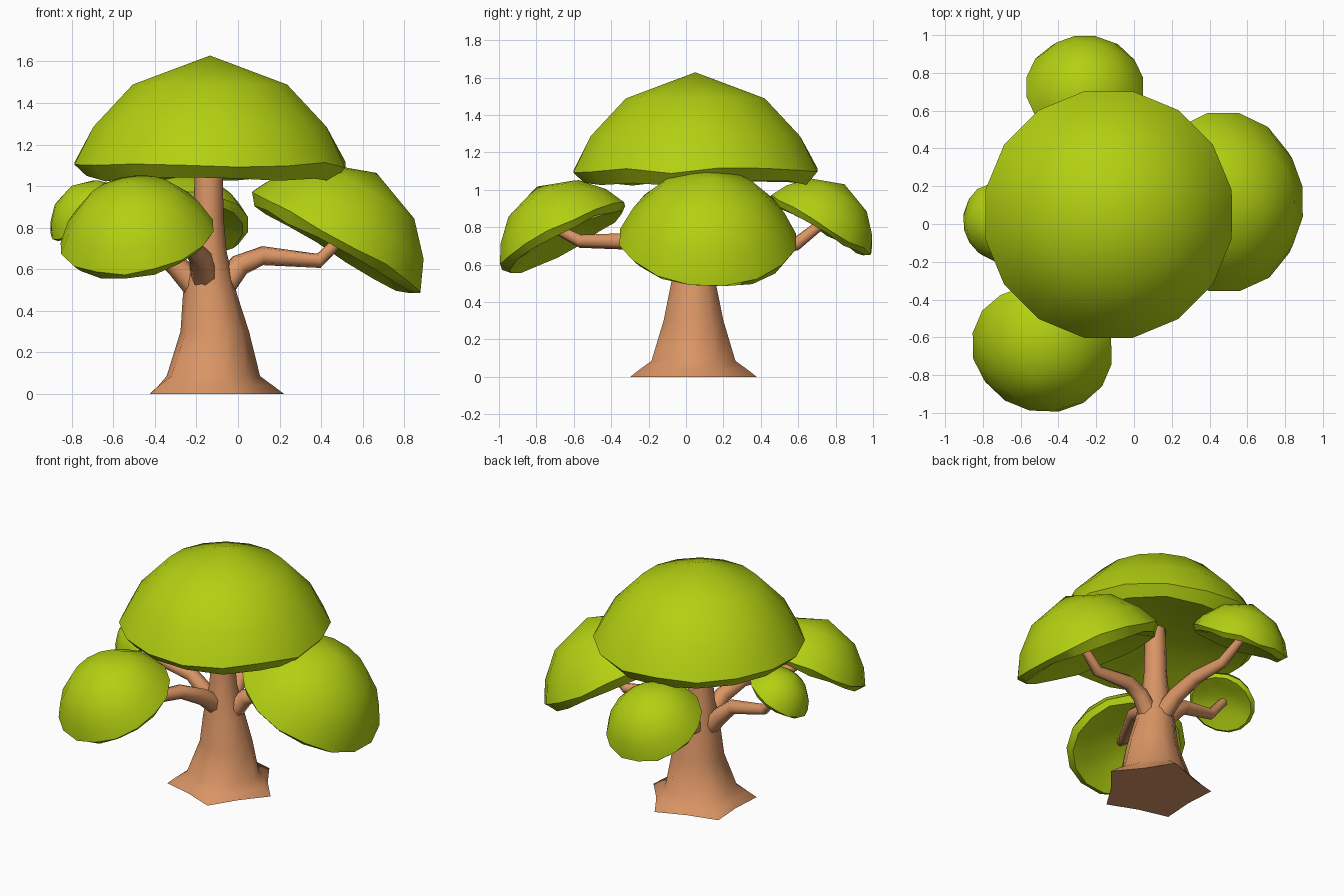
import bpy, bmesh, math, random
from mathutils import Vector

if "Cube" in bpy.data.objects:
    bpy.data.objects.remove(bpy.data.objects["Cube"])

random.seed(4)
TAU = 2 * math.pi


def material(name, rgb):
    m = bpy.data.materials.new(name)
    m.diffuse_color = (*rgb, 1)
    m.use_nodes = True
    m.node_tree.nodes["Principled BSDF"].inputs["Base Color"].default_value = m.diffuse_color
    return m


LEAF = material("leaf_green", (0.45, 0.63, 0.006))
BARK = material("bark_brown", (0.70, 0.30, 0.13))


def loft(name, rings, mat, angle):
    """Skin a list of equal rings; a ring of one point closes to a tip."""
    bm = bmesh.new()
    vr = [[bm.verts.new(p) for p in r] for r in rings]
    for a, b in zip(vr, vr[1:]):
        n = max(len(a), len(b))
        for i in range(n):
            j = (i + 1) % n
            if len(a) == 1:
                bm.faces.new((a[0], b[j], b[i]))
            elif len(b) == 1:
                bm.faces.new((a[i], a[j], b[0]))
            else:
                bm.faces.new((a[i], a[j], b[j], b[i]))
    for r in (vr[0], vr[-1]):
        if len(r) > 2:
            bm.faces.new(r)
    bmesh.ops.recalc_face_normals(bm, faces=bm.faces)
    me = bpy.data.meshes.new(name)
    bm.to_mesh(me)
    bm.free()
    me.materials.append(mat)
    ob = bpy.data.objects.new(name, me)
    bpy.context.collection.objects.link(ob)
    bpy.context.view_layer.objects.active = ob
    ob.select_set(True)
    bpy.ops.object.shade_smooth_by_angle(angle=math.radians(angle))
    ob.select_set(False)
    return ob


# Leaf cap profile (radius, height): hollow underside, lip, dome, tip
CAP = [(0, .19), (.35, .17), (.68, .08), (.91, .01), (1, .11),
       (.86, .385), (.57, .69), (0, .90)]


def leaf_cap(name, centre, normal, radius, sides=16):
    q = Vector((0, 0, 1)).rotation_difference(Vector(normal))
    rings = []
    for r, h in CAP:
        if r == 0:
            pts = [Vector((0, 0, h))]
        else:
            pts = []
            for i in range(sides):
                a = TAU * (i + .5) / sides
                dz = random.uniform(-.025, .025) if .6 < r and h < .2 else 0
                pts.append(Vector((r * math.cos(a), r * math.sin(a), h + dz)))
        rings.append([Vector(centre) + q @ (p * radius) for p in pts])
    loft(name, rings, LEAF, 50)


def branch(name, path, radii, sides=7):
    pts = [Vector(p) for p in path]
    rings = []
    for k, p in enumerate(pts):
        t = pts[min(k + 1, len(pts) - 1)] - pts[max(k - 1, 0)]
        u = t.cross(Vector((0, 0, 1))).normalized()
        v = u.cross(t).normalized()
        rings.append([p + radii[k] * (u * math.cos(TAU * i / sides) + v * math.sin(TAU * i / sides))
                      for i in range(sides)])
    loft(name, rings, BARK, 60)


# Leaf caps
leaf_cap("crown", (-.135, .05, 1.03), (0, 0, 1), .665)
leaf_cap("right_canopy", (.45, .115, .69), (.5, .03, .86), .48)
leaf_cap("front_canopy", (-.48, -.64, .72), (-.15, -.46, .87), .378)
leaf_cap("back_canopy", (-.26, .705, .785), (0, .5, .86), .315)
leaf_cap("left_canopy", (-.705, .01, .84), (-.5, -.2, .84), .213)

# Trunk with flared roots: height, radius, centre x, root strength
TRUNK = [(0, .315, -.135, .13), (.04, .275, -.135, .10), (.085, .225, -.13, .05),
         (.30, .165, -.115, .02), (.48, .130, -.135, 0), (.68, .088, -.142, 0),
         (.85, .072, -.142, 0), (1.19, .066, -.14, 0)]
SIDES = 10
loft("trunk", [[Vector((cx + r * (1 + w * (-1) ** i) * math.cos(TAU * i / SIDES),
                        .04 + r * (1 + w * (-1) ** i) * math.sin(TAU * i / SIDES), z))
                for i in range(SIDES)] for z, r, cx, w in TRUNK], BARK, 60)

# Branches, each ending under its leaf cap
R = (.065, .055, .047, .036, .027)
branch("right_branch", [(-.09, .05, .49), (.01, .07, .62), (.12, .08, .665),
                        (.39, .10, .64), (.51, .115, .76)], R)
branch("front_branch", [(-.16, .0, .54), (-.18, -.14, .655), (-.24, -.28, .725),
                        (-.39, -.56, .725), (-.47, -.69, .79)], R)
branch("left_branch", [(-.19, .04, .50), (-.29, .035, .61), (-.38, .03, .69),
                       (-.61, .02, .73), (-.73, .0, .87)], R)
branch("back_branch", [(-.14, .09, .50), (-.16, .22, .61), (-.19, .38, .68),
                       (-.23, .59, .71), (-.26, .74, .83)], R)
